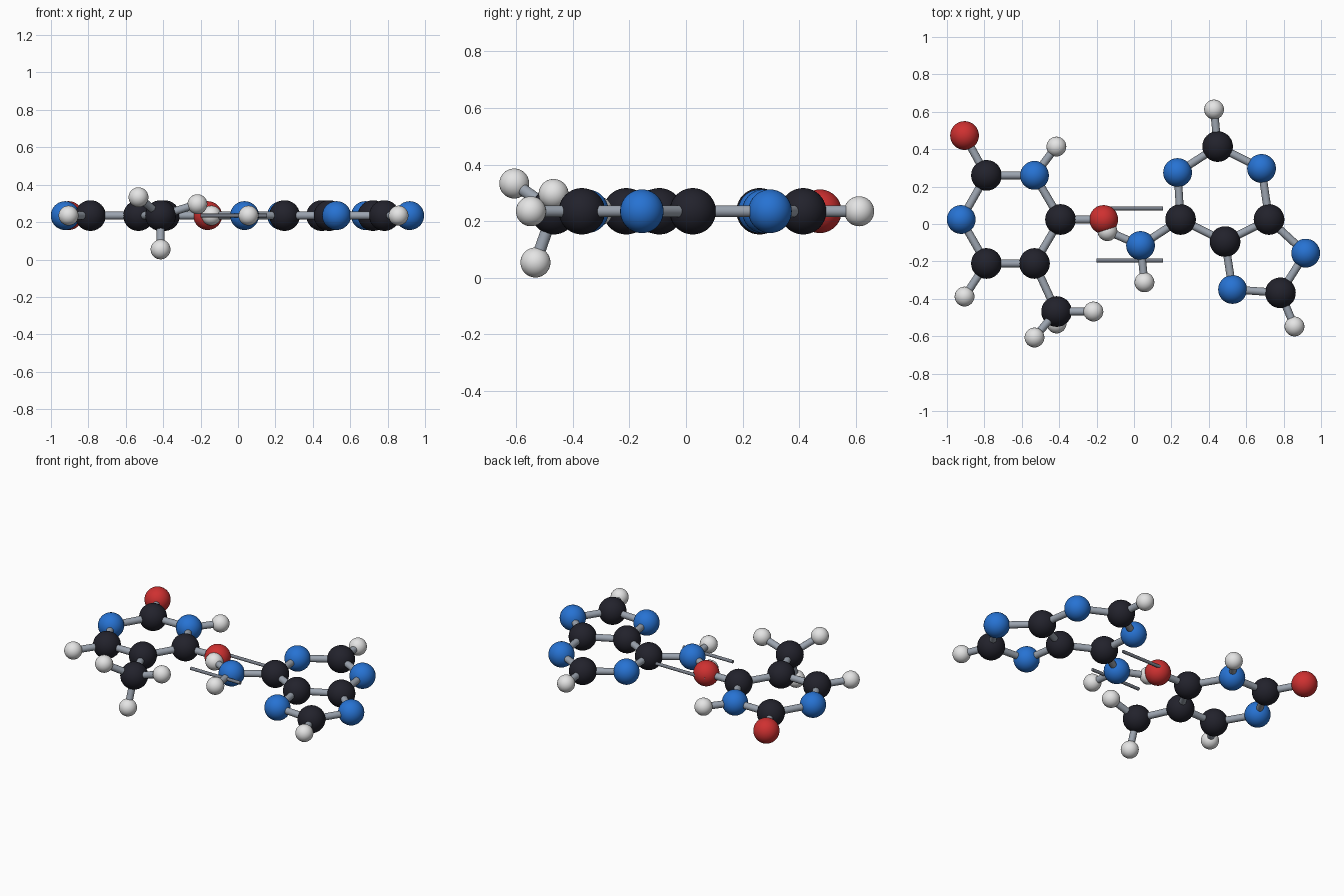
import bpy
from mathutils import Vector

if "Cube" in bpy.data.objects:
    bpy.data.objects.remove(bpy.data.objects["Cube"], do_unlink=True)

PLANE = 0.235


def material(name, rgb):
    mat = bpy.data.materials.new(name)
    mat.use_nodes = True
    mat.diffuse_color = (*rgb, 1)
    bsdf = next(n for n in mat.node_tree.nodes if n.type == "BSDF_PRINCIPLED")
    bsdf.inputs["Base Color"].default_value = (*rgb, 1)
    bsdf.inputs["Roughness"].default_value = 0.5
    return mat


# Element: full name, radius, material
ELEMENTS = {
    "C": ("carbon", 0.082, material("charcoal", (0.016, 0.016, 0.025))),
    "N": ("nitrogen", 0.077, material("blue", (0.02, 0.17, 0.65))),
    "O": ("oxygen", 0.077, material("red", (0.62, 0.03, 0.03))),
    "H": ("hydrogen", 0.053, material("white", (0.78, 0.78, 0.78))),
}
BOND = material("steel grey", (0.33, 0.37, 0.43))
LINK = material("dark grey", (0.19, 0.21, 0.25))


def finish(name, mat):
    obj = bpy.context.object
    obj.name = name
    obj.data.materials.append(mat)
    bpy.ops.object.shade_smooth_by_angle()
    return obj


def atom(key, x, y, z=PLANE):
    element, radius, mat = ELEMENTS[key[0]]
    bpy.ops.mesh.primitive_uv_sphere_add(segments=32, ring_count=20, radius=radius, location=(x, y, z))
    finish(element + "_atom_" + key[1:], mat)
    return Vector((x, y, z))


def rod(name, start, end, radius, mat):
    axis = end - start
    bpy.ops.mesh.primitive_cylinder_add(vertices=20, radius=radius, depth=axis.length,
                                        location=(start + end) / 2)
    obj = finish(name, mat)
    obj.rotation_euler = axis.to_track_quat("Z", "Y").to_euler()


def bonds(ring_name, chains):
    for chain in chains:
        keys = chain.split()
        for a, b in zip(keys, keys[1:]):
            rod(f"{ring_name}_bond_{a}_{b}", atoms[a], atoms[b], 0.021, BOND)


atoms = {}
# Single-ring half, with its methyl group
single_ring = {
    "Oouter": (-0.906, 0.473), "Ctop": (-0.789, 0.26), "Ntop": (-0.532, 0.26),
    "Hamide": (-0.415, 0.414), "Nleft": (-0.924, 0.024), "Cinner": (-0.393, 0.024),
    "Oinner": (-0.162, 0.024), "Clow": (-0.789, -0.211), "Cbranch": (-0.532, -0.211),
    "Hlow": (-0.906, -0.388), "Cmethyl": (-0.414, -0.468),
    "Hmethyl_side": (-0.217, -0.468, 0.296), "Hmethyl_up": (-0.532, -0.607, 0.333),
    "Hmethyl_down": (-0.414, -0.532, 0.054),
}
# Double-ring half, with its amine group
double_ring = {
    "Namine": (0.035, -0.115), "Hamine_in": (-0.142, -0.038), "Hamine_out": (0.056, -0.312),
    "Camine": (0.249, 0.024), "Nback": (0.233, 0.275), "Cback": (0.447, 0.414),
    "Hback": (0.428, 0.612), "Nfar": (0.682, 0.297), "Cshared_a": (0.722, 0.024),
    "Cshared_b": (0.487, -0.094), "Nfront": (0.527, -0.35), "Cfront": (0.783, -0.368),
    "Nright": (0.918, -0.156), "Hfront": (0.858, -0.548),
}
for group in (single_ring, double_ring):
    for key, place in group.items():
        atoms[key] = atom(key, *place)

bonds("single_ring", [
    "Ctop Ntop Cinner Cbranch Clow Nleft Ctop Oouter", "Ntop Hamide", "Cinner Oinner",
    "Clow Hlow", "Cbranch Cmethyl Hmethyl_side", "Cmethyl Hmethyl_up", "Cmethyl Hmethyl_down",
])
bonds("double_ring", [
    "Camine Nback Cback Nfar Cshared_a Cshared_b Camine Namine Hamine_in",
    "Namine Hamine_out", "Cback Hback", "Cshared_b Nfront Cfront Nright Cshared_a",
    "Cfront Hfront",
])

# Thin loose rods linking the two halves
for name, y in (("back_link", 0.083), ("front_link", -0.195)):
    rod(name, Vector((-0.2, y, PLANE)), Vector((0.155, y, PLANE)), 0.01, LINK)
